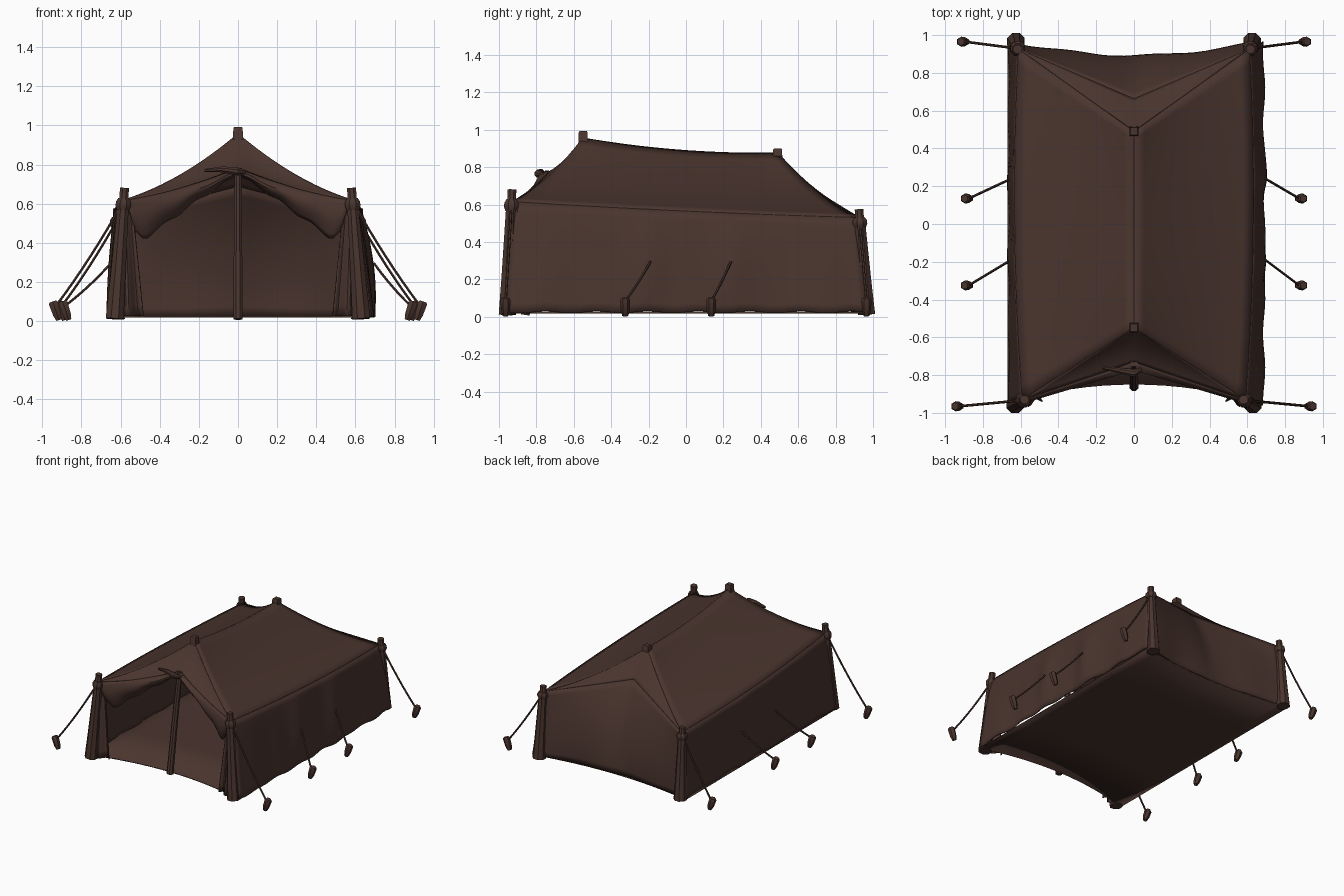
import bpy, bmesh, math
from mathutils import Vector as V

cube = bpy.data.objects.get("Cube")
if cube:
    bpy.data.objects.remove(cube)

brown = bpy.data.materials.new("dark_brown_canvas")
brown.use_nodes = True
COLOUR = (0.068, 0.035, 0.027, 1)
brown.diffuse_color = COLOUR
brown.node_tree.nodes["Principled BSDF"].inputs["Base Color"].default_value = COLOUR


def finish(name, bm, thick=0, angle=35):
    bmesh.ops.recalc_face_normals(bm, faces=bm.faces)
    me = bpy.data.meshes.new(name)
    bm.to_mesh(me)
    bm.free()
    ob = bpy.data.objects.new(name, me)
    bpy.context.collection.objects.link(ob)
    me.materials.append(brown)
    if thick:
        mod = ob.modifiers.new("cloth_thickness", 'SOLIDIFY')
        mod.thickness = thick
        mod.offset = 0
    bpy.ops.object.select_all(action='DESELECT')
    ob.select_set(True)
    bpy.context.view_layer.objects.active = ob
    bpy.ops.object.shade_smooth_by_angle(angle=math.radians(angle))
    return ob


def surface(name, f, nu, nv, thick=0.008):
    """Cloth sheet from a function of u and v, both 0 to 1."""
    bm = bmesh.new()
    rows = [[bm.verts.new(f(i / nu, j / nv)) for j in range(nv + 1)] for i in range(nu + 1)]
    for a, b in zip(rows, rows[1:]):
        for j in range(nv):
            bm.faces.new((a[j], b[j], b[j + 1], a[j + 1]))
    bmesh.ops.remove_doubles(bm, verts=bm.verts, dist=0.0005)
    return finish(name, bm, thick)


def tube(name, points, radii, sides=8):
    """Tapered rod through the points."""
    bm = bmesh.new()
    pts = [V(p) for p in points]
    axis = (pts[-1] - pts[0]).normalized()
    side = axis.cross(V((0, 1, 0)) if abs(axis.y) < 0.9 else V((1, 0, 0))).normalized()
    other = axis.cross(side)
    rings = []
    for p, r in zip(pts, radii):
        angles = [math.tau * (k + 0.5) / sides for k in range(sides)]
        rings.append([bm.verts.new(p + r * (side * math.cos(a) + other * math.sin(a))) for a in angles])
    for a, b in zip(rings, rings[1:]):
        for k in range(sides):
            bm.faces.new((a[k], a[k - 1], b[k - 1], b[k]))
    bm.faces.new(rings[0])
    bm.faces.new(rings[-1])
    return finish(name, bm)


def arch(t):
    return 4 * t * (1 - t)


def bump(y, centre, width):
    return math.exp(-((y - centre) / width) ** 2)


# Main lines of the tent
FRONT_PEAK, BACK_PEAK = V((0, -0.55, 0.955)), V((0, 0.49, 0.875))


def ridge(u):
    return FRONT_PEAK.lerp(BACK_PEAK, u) - V((0, 0, 0.025 * arch(u)))


def eave(u, s):
    p = V((0.59, -0.93, 0.615)).lerp(V((0.61, 0.925, 0.53)), u)
    p += V((0.03 * arch(u), 0, -0.008 * arch(u)))
    return V((p.x * s, p.y, p.z))


def roof(u, v, s):
    sag = 0.04 * arch(v) * (1 - 0.35 * arch(u))
    return ridge(u).lerp(eave(u, s), v) - V((0, 0, sag))


def side_wall(u, v, s):
    top = eave(u, s)
    y = top.y + v * (-0.03 + 0.07 * u)
    low = 0.685 if s > 0 else 0.66
    x = abs(top.x) + (low - abs(top.x)) * v ** 0.8
    pull = math.sin(math.pi * min(1, v * 0.85))
    x += (0.03 if s > 0 else 0.008) * pull * (bump(y, 0.24, 0.09) + bump(y, -0.2, 0.09))
    x += 0.006 * v * math.sin(17 * y + 2 * s)
    return V((x * s, y, top.z + (0.025 + 0.006 * math.sin(23 * y) - top.z) * v))


for s, word in ((1, "left"), (-1, "right")):
    surface(word + "_roof", lambda u, v: roof(u, v, s), 24, 12)
    surface(word + "_wall", lambda u, v: side_wall(u, v, s), 48, 12)


def spread(u, v, end, mid):
    """Row between the two hips, pulled to a middle point."""
    t = abs(2 * u - 1)
    return mid.lerp(roof(end, v, 1 if u > 0.5 else -1), t)


# Front hood with its drooping middle
def front_hood(u, v):
    mid = FRONT_PEAK.lerp(V((0, -0.73, 0.775)), v) - V((0, 0, 0.02 * arch(v)))
    return spread(u, v, 0, mid) - V((0, 0, 0.02 * v * arch(abs(2 * u - 1))))


def back_hip(u, v):
    return spread(u, v, 1, BACK_PEAK.lerp(V((0, 0.66, 0.69)), v))


def back_wall(u, v):
    top = back_hip(u, 1)
    x = 2 * u - 1
    foot = V((0.655 * x, 0.89 + 0.075 * x * x, 0.025))
    p = top.lerp(foot, v)
    p.y += 0.05 * arch(v) * (1 - x * x) + 0.006 * v * math.sin(9 * x)
    return p


surface("front_hood", front_hood, 24, 10)
surface("back_hip", back_hip, 24, 10)
surface("back_wall", back_wall, 24, 14)


# Rolled-up door flaps under the hood
def door_flap(u, v, s):
    top = front_hood(0.5 + 0.5 * s * u * 0.97, 1)
    x = 0.03 + 0.5 * u
    low = 0.735 - 0.35 * u ** 1.1 + 0.08 * max(0, u - 0.9) / 0.1
    bottom = V((s * x, top.y + 0.03, low + 0.008 * math.sin(20 * u)))
    p = top.lerp(bottom, v)
    p.y -= (0.02 + 0.035 * (1 - u)) * math.sin(math.pi * v)
    return p


# Gathered curtains beside the doorway
def curtain(u, v, s):
    inner = 0.54 - 0.055 * v
    x = inner + (0.61 - inner + 0.02 * v) * u
    y = -0.91 - 0.03 * v + 0.018 * math.sin(9 * u) * (0.4 + v)
    return V((s * x, y, 0.58 - 0.555 * v))


for s, word in ((1, "left"), (-1, "right")):
    surface(word + "_door_flap", lambda u, v: door_flap(u, v, s), 24, 8, 0.018)
    surface(word + "_door_curtain", lambda u, v: curtain(u, v, s), 12, 10)

# Lumpy tie holding up the flaps
tube("flap_tie", [(-0.17, -0.76, 0.77), (-0.08, -0.775, 0.775), (0, -0.79, 0.765), (0.04, -0.77, 0.76)],
     [0.008, 0.016, 0.022, 0.012])


# Groundsheet, bowed inward at both ends
def floor(u, v):
    x = 2 * u - 1
    y0, y1 = -0.85 - 0.1 * x * x, 0.89 + 0.07 * x * x
    return V((0.67 * x, y0 + (y1 - y0) * v, 0.022))


surface("groundsheet", floor, 16, 4, 0.01)

# Poles
tube("door_pole", [(0, -0.86, 0.01), (0, -0.8, 0.4), (0, -0.735, 0.78)], [0.026, 0.023, 0.02])
for word, p, top in (("front", FRONT_PEAK, 0.992), ("back", BACK_PEAK, 0.9)):
    tube(word + "_ridge_pole_cap", [(0, p.y, p.z - 0.05), (0, p.y, top - 0.008), (0, p.y, top)],
         [0.036, 0.034, 0.028], 4)


def peg_and_rope(name, start, peg):
    """Sagging guy rope with a stout leaning peg at its end."""
    s = 1 if peg[0] > 0 else -1
    a, b = V(start), V((peg[0], peg[1], 0.085))
    path = [a.lerp(b, i / 8) - V((0, 0, 0.03 * arch(i / 8) * (a - b).length)) for i in range(9)]
    tube(name + "_rope", path, [0.007] * 9, 6)
    base, head = V((peg[0] + 0.012 * s, peg[1], 0.005)), V((peg[0] - 0.01 * s, peg[1], 0.1))
    base.x, head.x = head.x, base.x + 0.01 * s
    tube(name + "_peg", [base, base.lerp(head, 0.3), base.lerp(head, 0.9), head],
         [0.016, 0.024, 0.027, 0.02], 6)


for s, word in ((1, "left"), (-1, "right")):
    # Corner posts wrapped in canvas, with a binding near the top
    for end, x0, x1, y0, y1, top in (("front", 0.63, 0.58, -0.955, -0.93, 0.68),
                                     ("back", 0.625, 0.615, 0.965, 0.925, 0.575)):
        foot, head = V((s * x0, y0, 0.012)), V((s * x1, y1, top))
        at = [foot.lerp(head, t) for t in (0, 0.3, 0.8, 0.9, 0.92, 1)]
        tube(f"{end}_{word}_post", at, [0.05, 0.042, 0.032, 0.03, 0.025, 0.025])
        tie = [foot.lerp(head, t) for t in (0.83, 0.86, 0.89, 0.92)]
        tube(f"{end}_{word}_binding", tie, [0.034, 0.042, 0.042, 0.03])
        peg_x = 0.925 if end == "front" else 0.895
        peg_and_rope(f"{end}_{word}", at[3], (s * peg_x, math.copysign(0.965, y0)))
    # Side guy lines pulling on the walls
    for label, y, peg_y in (("fore", -0.19, -0.325), ("aft", 0.24, 0.135)):
        x = 0.695 if s > 0 else 0.65
        peg_and_rope(f"{label}_{word}_wall", (s * x, y, 0.295), (s * 0.875, peg_y))
